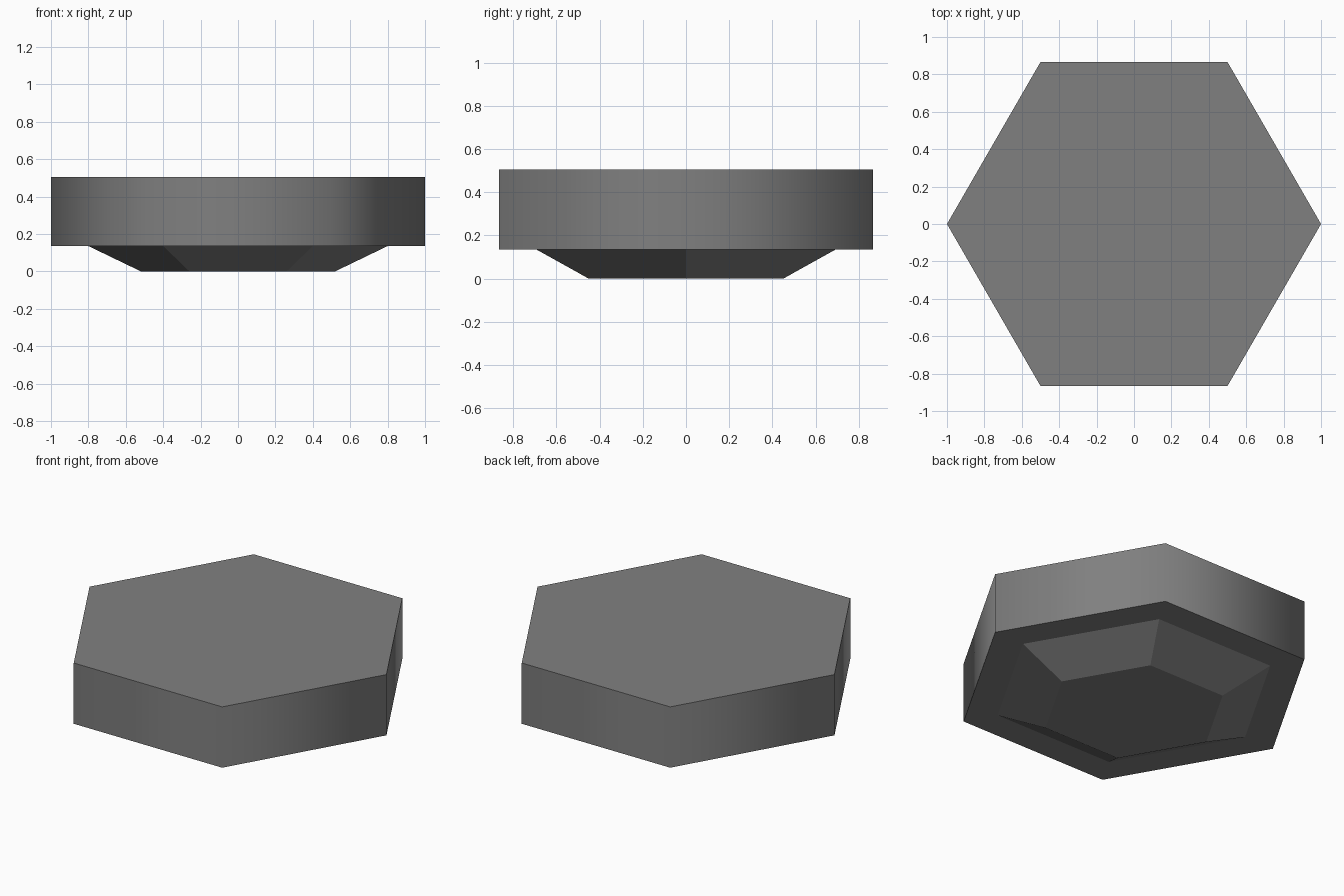
import bpy
import math

cube = bpy.data.objects.get("Cube")
if cube:
    bpy.data.objects.remove(cube, do_unlink=True)

SIDES = 6
BASE_HEIGHT = 0.135
TOP_HEIGHT = 0.505

grey = bpy.data.materials.new("stone_grey")
grey.use_nodes = True
colour = (0.216, 0.216, 0.216, 1)
grey.diffuse_color = colour
grey.node_tree.nodes["Principled BSDF"].inputs["Base Color"].default_value = colour


def hex_prism(name, bottom_radius, top_radius, z_low, z_high):
    """Six-sided prism or frustum with its corners on the x axis."""
    bpy.ops.mesh.primitive_cone_add(
        vertices=SIDES, radius1=bottom_radius, radius2=top_radius,
        depth=z_high - z_low, location=(0, 0, (z_low + z_high) / 2),
        rotation=(0, 0, math.radians(90)))
    obj = bpy.context.object
    obj.name = name
    obj.data.name = name
    bpy.ops.object.transform_apply(location=True, rotation=True, scale=True)
    obj.data.materials.append(grey)
    return obj


# Tile slab: sides blend round the corners, the rims stay sharp
hex_prism("tile_slab", 1, 1, BASE_HEIGHT, TOP_HEIGHT)
bpy.ops.object.shade_smooth_by_angle(angle=math.radians(70))

# Tapered foot under the slab, flat faceted
hex_prism("tapered_foot", 0.52, 0.8, 0, BASE_HEIGHT)
bpy.ops.object.shade_flat()
